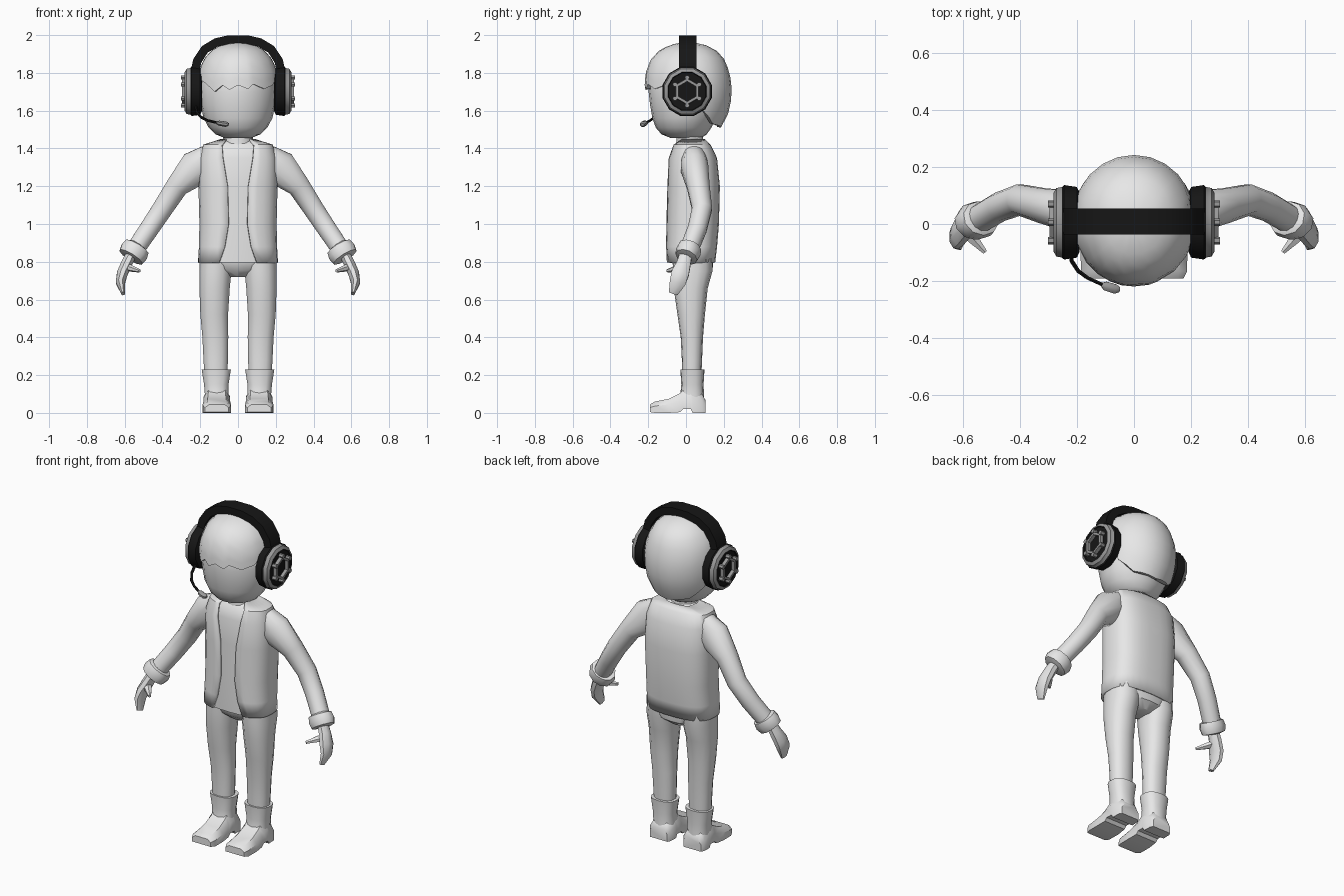
import bpy, bmesh, math
from mathutils import Vector

if "Cube" in bpy.data.objects:
    bpy.data.objects.remove(bpy.data.objects["Cube"])


def material(name, value):
    m = bpy.data.materials.new(name)
    m.diffuse_color = (value, value, value, 1)
    m.use_nodes = True
    m.node_tree.nodes["Principled BSDF"].inputs["Base Color"].default_value = m.diffuse_color
    return m


PALE = material("pale_grey", 0.8)
BLACK = material("black", 0.008)
GREY = material("mid_grey", 0.32)


def make(name, rings, mats=(PALE,), closed=True, caps=True, mirror=False, band_mats=None, loop=False):
    """Skin a list of equal-length point rings."""
    bm = bmesh.new()
    vr = [[bm.verts.new(p) for p in r] for r in rings]
    n = len(vr[0])
    pairs = list(zip(vr, vr[1:])) + ([(vr[-1], vr[0])] if loop else [])
    for k, (a, b) in enumerate(pairs):
        for i in range(n if closed else n - 1):
            j = (i + 1) % n
            f = bm.faces.new((a[i], a[j], b[j], b[i]))
            f.material_index = band_mats[k] if band_mats else 0
    if caps and not loop:
        bm.faces.new(vr[0][::-1])
        f = bm.faces.new(vr[-1])
        f.material_index = band_mats[-1] if band_mats else 0
    bmesh.ops.recalc_face_normals(bm, faces=bm.faces)
    me = bpy.data.meshes.new(name)
    bm.to_mesh(me)
    bm.free()
    for m in mats:
        me.materials.append(m)
    ob = bpy.data.objects.new(name, me)
    bpy.context.collection.objects.link(ob)
    if mirror:
        ob.modifiers.new("mirror", "MIRROR")
    return ob


def power(v, e):
    return math.copysign(abs(v) ** (2 / e), v)


def level(x, yf, yb, z, rx, n=20, e=2.0, start=0.0):
    """Horizontal ring, starting at the front, from front y to back y."""
    cy, ry = (yf + yb) / 2, (yb - yf) / 2
    span = 2 * math.pi - 2 * start
    count = n if start == 0 else n - 1
    ts = [start + span * i / count for i in range(n)]
    return [(x + rx * power(math.sin(t), e), cy - ry * power(math.cos(t), e), z) for t in ts]


def sweep(path, n=12, ref=(0, 1, 0), e=2.0):
    """Rings across a path of (x, y, z, radius_u, radius_v)."""
    c = [Vector(p[:3]) for p in path]
    out = []
    for i, p in enumerate(path):
        t = (c[min(i + 1, len(c) - 1)] - c[max(i - 1, 0)]).normalized()
        r = Vector(ref)
        v = (r - t * r.dot(t)).normalized()
        u = v.cross(t)
        angs = [2 * math.pi * (k + 0.5) / n for k in range(n)]
        out.append([c[i] + u * p[3] * power(math.cos(a), e) + v * p[4] * power(math.sin(a), e) for a in angs])
    return out


# Head and neck
face = [(1.455, -.08, .08, .07), (1.475, -.13, .11, .12), (1.51, -.16, .135, .155), (1.56, -.178, .16, .182),
        (1.63, -.19, .19, .198), (1.70, -.198, .20, .204), (1.80, -.19, .20, .19), (1.88, -.12, .14, .12)]
make("head", [level(0, f, b, z, rx) for z, f, b, rx in face])
make("neck", [level(0, f, b, z, rx, 12) for z, f, b, rx in
              [(1.38, -.06, .11, .10), (1.44, -.05, .09, .08), (1.50, -.05, .09, .075)]])

# Hair cap: edge height changes with the direction around the head
hair = [(1.962, -.01, .04, .025), (1.95, -.08, .10, .085), (1.92, -.14, .16, .14), (1.87, -.187, .205, .183),
        (1.80, -.214, .232, .21), (1.72, -.22, .242, .219), (1.65, -.215, .238, .213),
        (1.58, -.20, .222, .20), (1.51, -.17, .185, .165)]
EDGE = [(0, 1.735), (14, 1.715), (22, 1.74), (40, 1.715), (58, 1.735), (68, 1.765), (92, 1.765), (112, 1.60),
        (135, 1.53), (180, 1.51), (225, 1.53), (248, 1.60), (268, 1.765), (290, 1.765), (310, 1.74),
        (325, 1.70), (338, 1.735), (348, 1.71), (360, 1.735)]


def lerp_table(table, x):
    for a, b in zip(table, table[1:]):
        lo, hi = min(a[0], b[0]), max(a[0], b[0])
        if lo <= x <= hi:
            k = (x - a[0]) / (b[0] - a[0])
            return [p + (q - p) * k for p, q in zip(a, b)][1:]
    return list(table[-1][1:])


def hair_point(deg, z, s=1.0):
    f, b, rx = lerp_table(hair, z)
    t = math.radians(deg)
    return (s * rx * math.sin(t), (f + b) / 2 - s * (b - f) / 2 * math.cos(t), z)


angles = sorted(set([a for a, _ in EDGE[:-1]] + [80, 100, 124, 150, 165, 195, 210, 236, 260, 280]))
rows = [[hair_point(a, 1.962) for a in angles]]
for k in range(1, 10):
    w = (k / 9) ** 1.5
    rows.append([hair_point(a, 1.962 + (lerp_table(EDGE, a)[0] - 1.962) * w) for a in angles])
rows.append([hair_point(a, lerp_table(EDGE, a)[0] + .004, .88) for a in angles])
make("hair", rows)

# Shirt and open jacket
torso = [(1.45, -.03, .10, .09, .06), (1.42, -.07, .13, .185, .085), (1.35, -.095, .165, .205, .08),
         (1.2, -.10, .18, .21, .055), (1.0, -.105, .175, .205, .05), (.88, -.108, .165, .207, .07),
         (.795, -.108, .155, .212, .10)]
make("shirt", [level(0, f + .015, b - .015, z, rx - .015, 24, 2.6) for z, f, b, rx, _ in torso])
E = 2.7
jacket = make("jacket", [level(0, f, b, z, rx, 28, E, math.asin((g / rx) ** (E / 2)))
                         for z, f, b, rx, g in torso], closed=False, caps=False)
solid = jacket.modifiers.new("thickness", "SOLIDIFY")
solid.thickness = .014

# Trousers
make("hips", [level(0, f, b, z, rx, 20, 2.4) for z, f, b, rx in
              [(.90, -.08, .14, .19), (.80, -.075, .145, .195), (.755, -.06, .14, .14), (.72, -.02, .10, .05)]])
make("leg", [level(x, f, b, z, rx, 14, 2.3) for x, f, b, z, rx in
             [(.115, -.07, .14, .84, .088), (.12, -.07, .14, .75, .087), (.124, -.065, .115, .66, .082),
              (.126, -.045, .10, .52, .075), (.12, -.028, .09, .40, .07), (.118, -.022, .085, .28, .066),
              (.117, -.02, .08, .16, .06)]], mirror=True)

# Boots: flared shaft and foot
make("boot_shaft", [level(x, f, b, z, rx, 14, 2.5) for x, f, b, z, rx in
                    [(.115, -.03, .098, .23, .079), (.115, -.025, .093, .15, .066),
                     (.113, -.03, .095, .10, .064), (.113, -.05, .10, .03, .068)]], mirror=True)
foot = [(.102, .0, .07, .058), (.085, .0, .10, .068), (.035, .0, .13, .07), (.025, .02, .13, .07),
        (-.015, .02, .12, .07), (-.03, .004, .105, .07), (-.09, 0, .075, .075), (-.165, 0, .06, .074),
        (-.19, .004, .045, .062)]
make("boot_foot", [[(.112 + w * sx, y, zz) for sx, zz in
                    ((-1, lo), (1, lo), (1, lo + (hi - lo) * .6), (.65, hi), (-.65, hi), (-1, lo + (hi - lo) * .6))]
                   for y, lo, hi, w in foot], mirror=True)

# Sleeves, cuffs and hands
make("sleeve", sweep([(.15, .04, 1.37, .06, .06), (.215, .045, 1.30, .10, .075), (.322, .065, 1.20, .062, .062),
                      (.40, .085, 1.08, .056, .055), (.47, .06, .975, .053, .052), (.555, .01, .85, .05, .05)]),
     mirror=True)
make("cuff", sweep([(.532, .022, .882, .05, .045), (.535, .02, .878, .072, .062), (.55, .012, .852, .08, .068),
                    (.567, .002, .825, .072, .06), (.57, 0, .82, .04, .04)], 10), mirror=True)
make("hand", sweep([(.565, .0, .84, .03, .035), (.59, -.012, .79, .032, .04), (.612, -.03, .74, .031, .05),
                    (.622, -.045, .69, .026, .046), (.608, -.068, .632, .011, .026)], 8), mirror=True)
make("thumb", sweep([(.60, -.01, .78, .024, .02), (.565, -.05, .765, .022, .018), (.522, -.098, .752, .009, .009)],
                    6, (0, 0, 1)), mirror=True)

# Headset band
arch = [(.225, 1.72), (.23, 1.80), (.215, 1.865), (.175, 1.925), (.115, 1.961), (.05, 1.976)]
arch = arch + [(-x, z) for x, z in reversed(arch)]
band = []
for i, (x, z) in enumerate(arch):
    a, b = arch[max(i - 1, 0)], arch[min(i + 1, len(arch) - 1)]
    d = Vector((b[1] - a[1], 0, a[0] - b[0])).normalized() * .023
    band.append([(x + s * d.x, y, z + s * d.z) for s, y in ((1, -.036), (1, .055), (-1, .055), (-1, -.036))])
make("headband", band, (BLACK,))

# Ear cups: turned profile of (x, radius), coloured band by band
CY, CZ = .006, 1.702


def disc(x, r, n=12):
    return [(x, CY + r * math.cos(2 * math.pi * (i + .5) / n), CZ + r * math.sin(2 * math.pi * (i + .5) / n))
            for i in range(n)]


cup = [(.19, .105), (.20, .128), (.245, .135), (.252, .128), (.272, .124), (.282, .106), (.276, .102), (.276, .03)]
make("ear_cup", [disc(x, r) for x, r in cup], (BLACK, GREY), band_mats=[0, 0, 0, 1, 1, 0, 0], mirror=True)

# Hexagonal trim with a stud at each corner
make("hex_trim", [disc(x, r, 6) for x, r in ((.272, .071), (.296, .069), (.296, .053), (.272, .053))],
     (GREY,), loop=True, mirror=True)
for k, p in enumerate(disc(0, .074, 6)):
    make("trim_stud_%d" % (k + 1), [[(x, p[1] + .013 * math.cos(a * math.pi / 3), p[2] + .013 * math.sin(a * math.pi / 3))
                                     for a in range(6)] for x in (.272, .302)], (GREY,), mirror=True)

# Microphone arm and tip, on one side only
make("microphone_arm", sweep([(-.222, -.09, 1.62, .008, .008), (-.218, -.13, 1.59, .008, .008),
                              (-.195, -.165, 1.565, .008, .008), (-.16, -.19, 1.548, .007, .007),
                              (-.105, -.215, 1.535, .007, .007)], 6, (0, 0, 1)), (BLACK,))
make("microphone_tip", sweep([(-.112, -.212, 1.537, .008, .008), (-.10, -.217, 1.534, .017, .014),
                              (-.065, -.228, 1.528, .018, .015), (-.05, -.23, 1.526, .009, .008)], 8, (0, 0, 1)), (GREY,))

# Smooth shading with crisp edges
for ob in bpy.context.scene.objects:
    ob.select_set(True)
    bpy.context.view_layer.objects.active = ob
bpy.ops.object.shade_smooth_by_angle(angle=math.radians(40))
